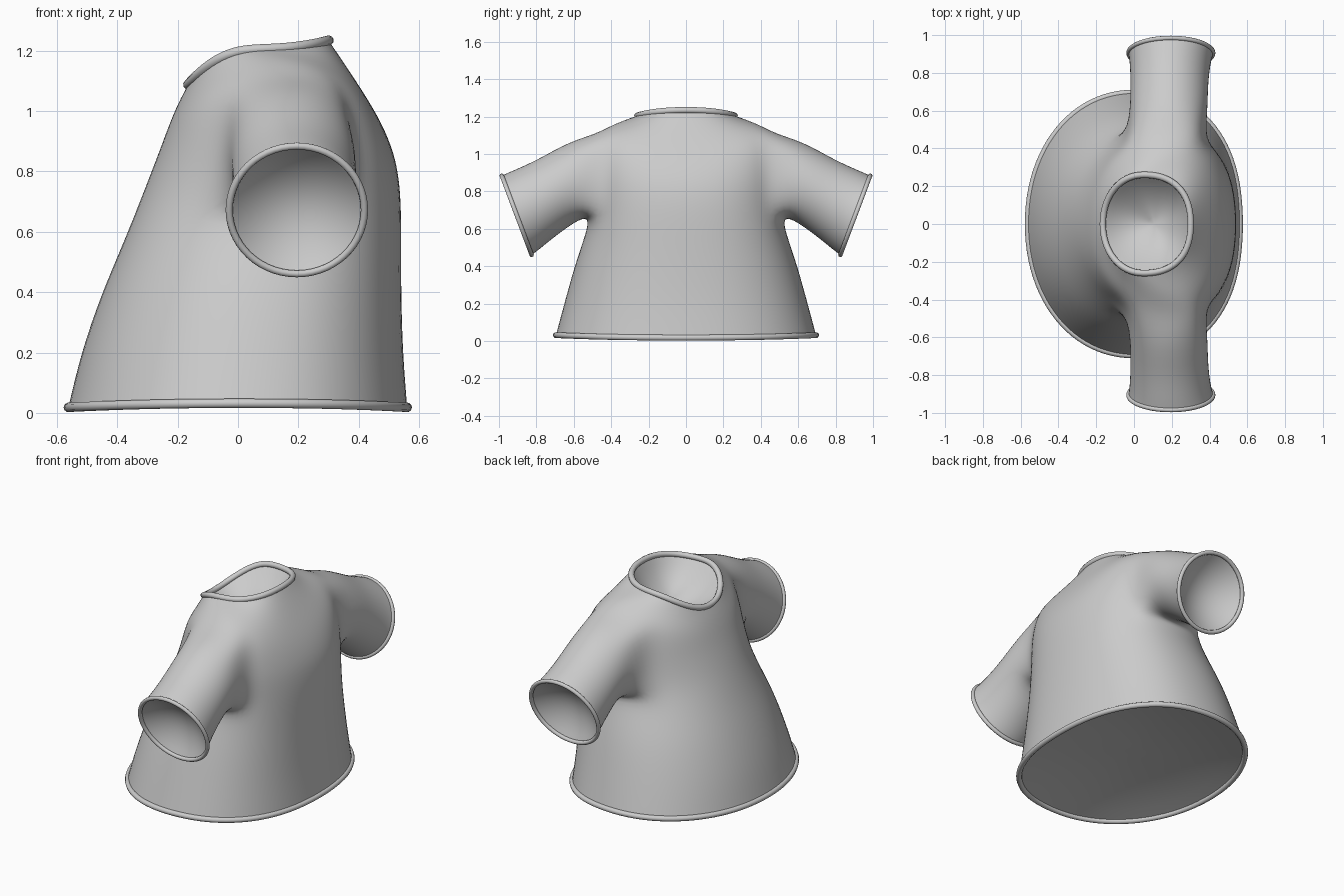
import bpy, bmesh, math
from mathutils import Vector

if "Cube" in bpy.data.objects:
    bpy.data.objects.remove(bpy.data.objects["Cube"])

COLS, SLV = 24, 14

grey = bpy.data.materials.new("plain_grey")
grey.diffuse_color = (0.6, 0.6, 0.6, 1)
grey.use_nodes = True
grey.node_tree.nodes["Principled BSDF"].inputs["Base Color"].default_value = grey.diffuse_color

# Torso rings: front x, front z, back x, back z, widest x, half width, side z
TORSO = [
    (-.562, .018, .56, .018, 0, .695, .032),
    (-.52, .20, .545, .20, .02, .65, .20),
    (-.45, .40, .54, .40, .05, .595, .40),
    (-.385, .55, .54, .55, .09, .55, .53),
    (-.325, .70, .54, .70, .15, .51, .66),
    (-.29, .79, .53, .80, .19, .50, .80),
    (-.255, .88, .51, .88, .20, .50, .93),
    (-.225, .96, .465, .98, .20, .48, 1.11),
    (-.195, 1.03, .39, 1.10, .17, .38, 1.165),
    (-.165, 1.085, .30, 1.235, .05, .26, 1.205),
]
# Sleeve rings: top y, top z, bottom y, bottom z, half width, centre x
SLEEVE = [
    (.63, 1.065, .57, .655, .205, .185),
    (.80, .965, .70, .56, .205, .187),
    (.93, .91, .79, .485, .215, .192),
    (.985, .885, .825, .46, .225, .195),
]


def torso_point(ring, i):
    xf, zf, xb, zb, xs, yw, zs = ring
    t = 2 * math.pi * i / COLS
    c, s = math.cos(t), math.sin(t)
    rx, z = (xb - xs, zb) if c > 0 else (xs - xf, zf)
    p = .86 if c > 0 else .96          # the back is a little squarer
    x = xs + 1.011 * rx * math.copysign(abs(c) ** p, c)
    y = 1.011 * yw * math.copysign(abs(s) ** p, s)
    return Vector((x, y, zs + (z - zs) * c * c))


def sleeve_point(ring, k, side):
    yt, zt, yb, zb, rx, xc = ring
    a = 2 * math.pi * k / SLV
    c, s = 1.03 * math.cos(a), 1.03 * math.sin(a)
    y = (yt + yb) / 2 + (yt - yb) / 2 * c
    z = (zt + zb) / 2 + (zt - zb) / 2 * c
    return Vector((xc + rx * s, side * y, z))


def make_object(name, bm):
    me = bpy.data.meshes.new(name)
    bm.to_mesh(me)
    bm.free()
    me.materials.append(grey)
    me.polygons.foreach_set("use_smooth", [True] * len(me.polygons))
    ob = bpy.data.objects.new(name, me)
    bpy.context.collection.objects.link(ob)
    return ob


# Shirt shell: torso grid with two armholes, each continued by a sleeve
bm = bmesh.new()
grid = [[bm.verts.new(torso_point(r, i)) for i in range(COLS)] for r in TORSO]
for r in range(len(TORSO) - 1):
    for i in range(COLS):
        if 4 <= r < 7 and (4 <= i < 8 or 16 <= i < 20):
            continue
        j = (i + 1) % COLS
        bm.faces.new((grid[r][i], grid[r][j], grid[r + 1][j], grid[r + 1][i]))
armhole = ([(7, 6), (7, 5)] + [(r, 4) for r in (7, 6, 5)]
           + [(4, i) for i in range(4, 8)]
           + [(r, 8) for r in (4, 5, 6, 7)] + [(7, 7)])
for side in (1, -1):
    prev = [grid[r][i if side > 0 else COLS - i] for r, i in armhole]
    for ring in SLEEVE:
        cur = [bm.verts.new(sleeve_point(ring, k, side)) for k in range(SLV)]
        for k in range(SLV):
            j = (k + 1) % SLV
            bm.faces.new((prev[k], prev[j], cur[j], cur[k]))
        prev = cur
bmesh.ops.delete(bm, geom=[v for v in bm.verts if not v.link_faces],
                 context='VERTS')
bmesh.ops.recalc_face_normals(bm, faces=bm.faces[:])
shirt = make_object("shirt_body", bm)
bpy.context.view_layer.objects.active = shirt
shirt.select_set(True)
sub = shirt.modifiers.new("smooth", 'SUBSURF')
sub.levels = sub.render_levels = 2
bpy.ops.object.modifier_apply(modifier="smooth")


def open_loops(me):
    """Ordered points along each open edge of the shell."""
    bm = bmesh.new()
    bm.from_mesh(me)
    todo = {e for e in bm.edges if e.is_boundary}
    loops = []
    while todo:
        e = todo.pop()
        first, v = e.verts
        pts = [first.co.copy()]
        while v != first:
            pts.append(v.co.copy())
            e = next(x for x in v.link_edges if x in todo)
            todo.remove(e)
            v = e.other_vert(v)
        loops.append(pts)
    bm.free()
    return loops


def piping(name, pts, radius):
    """Rounded trim that follows an opening."""
    n, m = len(pts), 10
    mid = sum(pts, Vector()) / n
    bm = bmesh.new()
    rings = []
    for i, p in enumerate(pts):
        tan = (pts[(i + 1) % n] - pts[i - 1]).normalized()
        out = (p - mid)
        out = (out - tan * out.dot(tan)).normalized()
        up = tan.cross(out)
        rings.append([bm.verts.new(p + radius * (
            out * math.cos(2 * math.pi * k / m)
            + up * math.sin(2 * math.pi * k / m))) for k in range(m)])
    for i in range(n):
        a, b = rings[i], rings[(i + 1) % n]
        for k in range(m):
            j = (k + 1) % m
            bm.faces.new((a[k], b[k], b[j], a[j]))
    bmesh.ops.recalc_face_normals(bm, faces=bm.faces[:])
    make_object(name, bm)


def bowl(name, pts, inward, depth, steps=7):
    """Shallow dished lining that closes an opening."""
    n = len(pts)
    mid = sum(pts, Vector()) / n
    bm = bmesh.new()
    prev = None
    for s in range(steps):
        f = 1 - s / steps
        push = inward * depth * (1 - f * f)
        cur = [bm.verts.new(mid + (p - mid) * f + push) for p in pts]
        if prev:
            for i in range(n):
                j = (i + 1) % n
                bm.faces.new((prev[i], prev[j], cur[j], cur[i]))
        prev = cur
    tip = bm.verts.new(mid + inward * depth)
    for i in range(n):
        bm.faces.new((prev[i], prev[(i + 1) % n], tip))
    bm.normal_update()
    # Face the lining out through the opening
    if sum((f.normal * f.calc_area() for f in bm.faces), Vector()).dot(inward) > 0:
        bmesh.ops.reverse_faces(bm, faces=bm.faces[:])
    make_object(name, bm)


# Trim and lining for the hem, cuffs and collar
for pts in open_loops(shirt.data):
    mid = sum(pts, Vector()) / len(pts)
    if mid.z < .2:
        part, radius, inward, depth = "hem", .016, Vector((0, 0, 1)), .08
    elif abs(mid.y) > .5:
        side = math.copysign(1, mid.y)
        part = "left_cuff" if side > 0 else "right_cuff"
        radius, depth = .012, .10
        inward = Vector((0, -side * .93, .37))
    else:
        part, radius, depth = "collar", .017, .15
        inward = Vector((.3, 0, -.95))
    piping(part + "_trim", pts, radius)
    bowl(part + "_lining", pts, inward, depth)
